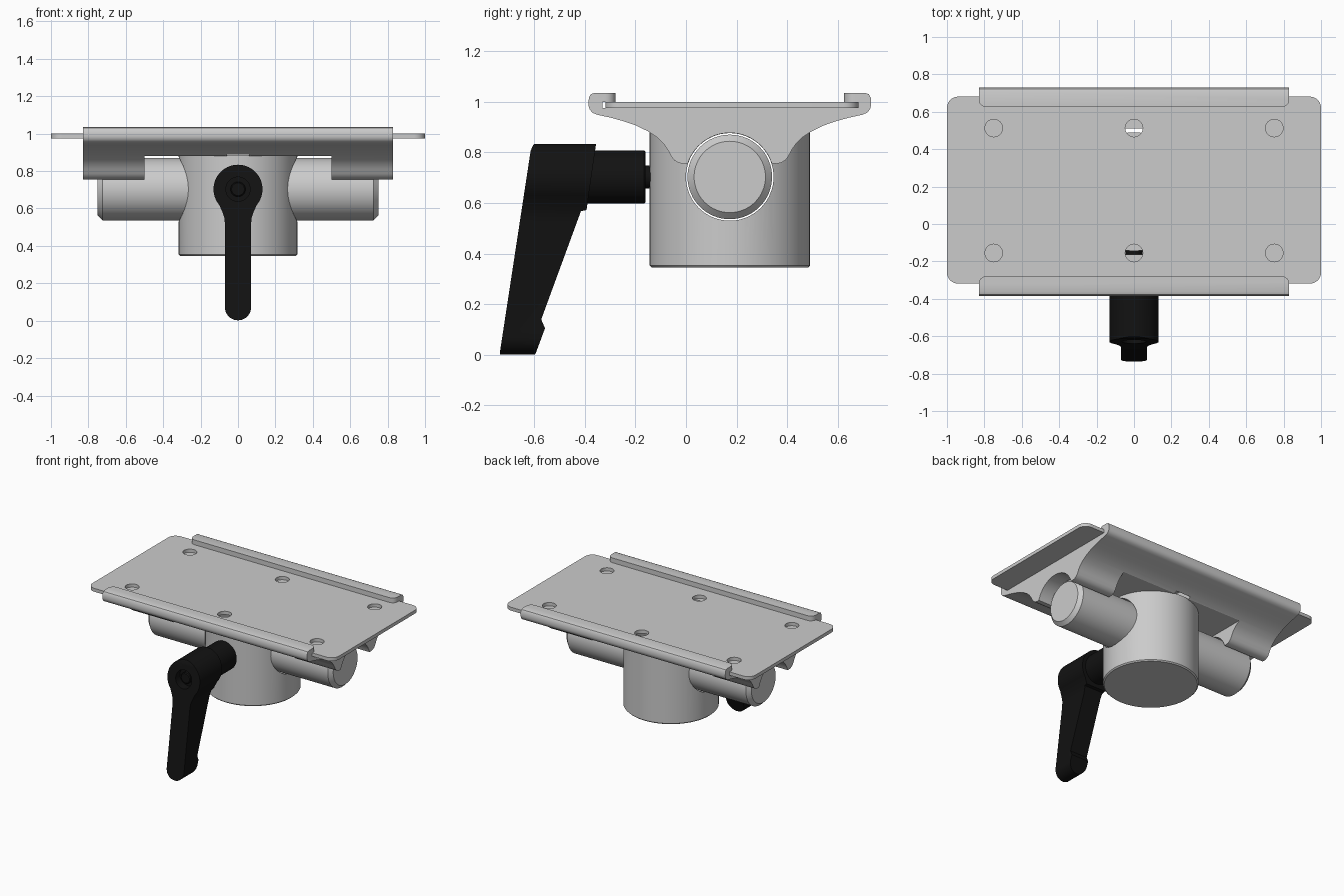
import bpy, bmesh, math
from mathutils import Matrix

if "Cube" in bpy.data.objects:
    bpy.data.objects.remove(bpy.data.objects["Cube"])

CY = 0.173          # common centre line in y
TZ = 0.703          # height of the cross tube and lever axis

black = bpy.data.materials.new("black_plastic")
black.diffuse_color = (0.006, 0.006, 0.006, 1)
black.use_nodes = True
black.node_tree.nodes["Principled BSDF"].inputs["Base Color"].default_value = black.diffuse_color


def make(name, bm, mat=None):
    bmesh.ops.recalc_face_normals(bm, faces=bm.faces)
    me = bpy.data.meshes.new(name)
    bm.to_mesh(me)
    bm.free()
    ob = bpy.data.objects.new(name, me)
    bpy.context.collection.objects.link(ob)
    if mat:
        me.materials.append(mat)
    return ob


def prism(pts, axis, a, b):
    """Extrude a 2D outline along an axis: x takes (y,z), y takes (x,z), z takes (x,y)."""
    bm = bmesh.new()
    put = {'x': lambda p, t: (t, p[0], p[1]),
           'y': lambda p, t: (p[0], t, p[1]),
           'z': lambda p, t: (p[0], p[1], t)}[axis]
    lo = [bm.verts.new(put(p, a)) for p in pts]
    hi = [bm.verts.new(put(p, b)) for p in pts]
    n = len(pts)
    bm.faces.new(lo)
    bm.faces.new(hi[::-1])
    for i in range(n):
        bm.faces.new((lo[i], lo[(i + 1) % n], hi[(i + 1) % n], hi[i]))
    return bm


def arc(cx, cy, r, a, b, n):
    return [(cx + r * math.cos(math.radians(a + (b - a) * i / n)),
             cy + r * math.sin(math.radians(a + (b - a) * i / n))) for i in range(n + 1)]


def lathe(name, prof, centre, rot=None, mat=None, seg=64):
    """Solid of revolution from (radius, height) points, turned by rot."""
    bm = bmesh.new()
    rings = [[bm.verts.new((x, y, h)) for x, y in arc(0, 0, r, 0, 360, seg)[:-1]] for r, h in prof]
    for r0, r1 in zip(rings, rings[1:]):
        for i in range(seg):
            j = (i + 1) % seg
            bm.faces.new((r0[i], r0[j], r1[j], r1[i]))
    bm.faces.new(rings[0][::-1])
    bm.faces.new(rings[-1])
    m = Matrix.Translation(centre)
    if rot:
        m = m @ Matrix.Rotation(math.pi / 2, 4, rot)
    bmesh.ops.transform(bm, matrix=m, verts=bm.verts)
    return make(name, bm, mat)


def box(name, x, y, z):
    return make(name, prism([(x[0], y[0]), (x[1], y[0]), (x[1], y[1]), (x[0], y[1])], 'z', *z))


def boolean(ob, cutter, op='DIFFERENCE'):
    cutter.hide_render = True
    m = ob.modifiers.new("bool", 'BOOLEAN')
    m.operation, m.object, m.solver = op, cutter, 'EXACT'
    bpy.context.view_layer.objects.active = ob
    bpy.ops.object.modifier_apply(modifier=m.name)
    bpy.data.objects.remove(cutter)


# top plate with rounded corners and six holes
outline = []
for sx, sy, a in ((1, 1, 0), (-1, 1, 90), (-1, -1, 180), (1, -1, 270)):
    outline += arc(sx * 0.94, CY + 0.008 + sy * 0.44, 0.06, a, a + 90, 8)
plate = make("top_plate", prism(outline, 'z', 0.975, 1.0))
for x in (-0.75, 0, 0.75):
    for y in (-0.155, 0.513):
        boolean(plate, lathe("hole_cutter", [(0.047, 0.9), (0.047, 1.1)], (x, y, 0), seg=32))

# clamp bracket: saddle profile (half, mirrored) with an arch over the tube
half = [(0.502, 0.976), (0.502, 1.0), (0.452, 1.0), (0.452, 1.035),
        (0.535, 1.035), (0.549, 1.03), (0.557, 1.016), (0.558, 0.985), (0.554, 0.97),
        (0.543, 0.957), (0.525, 0.949), (0.47, 0.937), (0.423, 0.924), (0.37, 0.906),
        (0.323, 0.883), (0.288, 0.86), (0.263, 0.836), (0.245, 0.81), (0.232, 0.785),
        (0.22, 0.769), (0.203, 0.759), (0.185, 0.755)]
arch = arc(0, TZ, 0.174, 17.5, 162.5, 28)
profile = half + arch + [(-y, z) for y, z in reversed(half)]
bm = prism([(CY + y, z) for y, z in profile], 'x', -0.83, 0.83)
# round the inner ends of the two lips
lip = [e for e in bm.edges
       if all(abs(abs(v.co.y - CY) - 0.452) < 1e-4 for v in e.verts)
       and abs(e.verts[0].co.z - e.verts[1].co.z) > 0.02]
bmesh.ops.bevel(bm, geom=lip, offset=0.04, segments=6, profile=0.5, affect='EDGES')
bracket = make("clamp_bracket", bm)
boolean(bracket, box("window_cutter", (-0.5, 0.5), (-1, 1), (0.6, 0.88)))
boolean(bracket, box("slot_cutter", (-0.06, 0.06), (CY - 0.337, CY + 0.337), (0.8, 1.1)))

# upright body and cross tube
body = lathe("upright_body", [(0.309, 0.345), (0.317, 0.353), (0.317, 0.885)], (0, CY, 0), seg=96)
boolean(body, lathe("bore_cutter", [(0.173, -1), (0.173, 1)], (0, CY, TZ), 'Y'))
tube = lathe("cross_tube", [(0.141, -0.75), (0.167, -0.724), (0.167, 0.724), (0.141, 0.75)],
             (0, CY, TZ), 'Y')

# clamp lever: keyhole front outline intersected with the side outline
key = arc(0, TZ, 0.131, -40, 220, 40)
key += [(-0.085, 0.585), (-0.074, 0.555), (-0.07, 0.52)]
key += arc(0, 0.072, 0.07, 180, 360, 20)
key += [(0.07, 0.52), (0.074, 0.555), (0.085, 0.585)]
lever = make("clamp_lever", prism(key, 'y', -0.9, -0.2), black)
side = [(-0.735, 0.0), (-0.735, 0.012), (-0.614, 0.805), (-0.606, 0.825), (-0.59, 0.85),
        (-0.353, 0.85), (-0.393, 0.572), (-0.415, 0.568), (-0.572, 0.14),
        (-0.557, 0.105), (-0.595, 0.003), (-0.6, 0.0)]
boolean(lever, make("side_cutter", prism(side, 'x', -0.3, 0.3), black), 'INTERSECT')
# screw recess in the lever head
boolean(lever, lathe("recess_cutter", [(0.065, 0.58), (0.065, 0.8)], (0, 0, TZ), 'X', black, 32))
screw = lathe("lever_screw", [(0.04, 0.5), (0.04, 0.605), (0.034, 0.61)], (0, 0, TZ), 'X', black, 32)

# lever hub and threaded stud
hub = lathe("lever_hub", [(0.1, 0.16), (0.105, 0.165), (0.105, 0.5)], (0, 0, TZ), 'X', black)
stud = lathe("threaded_stud", [(0.045, 0.0), (0.045, 0.2)], (0, 0, TZ), 'X', black, 32)

# smooth curved faces, keep edges sharp
bpy.ops.object.select_all(action='DESELECT')
for ob in bpy.data.objects:
    ob.select_set(True)
bpy.context.view_layer.objects.active = plate
bpy.ops.object.shade_smooth_by_angle(angle=math.radians(30))
